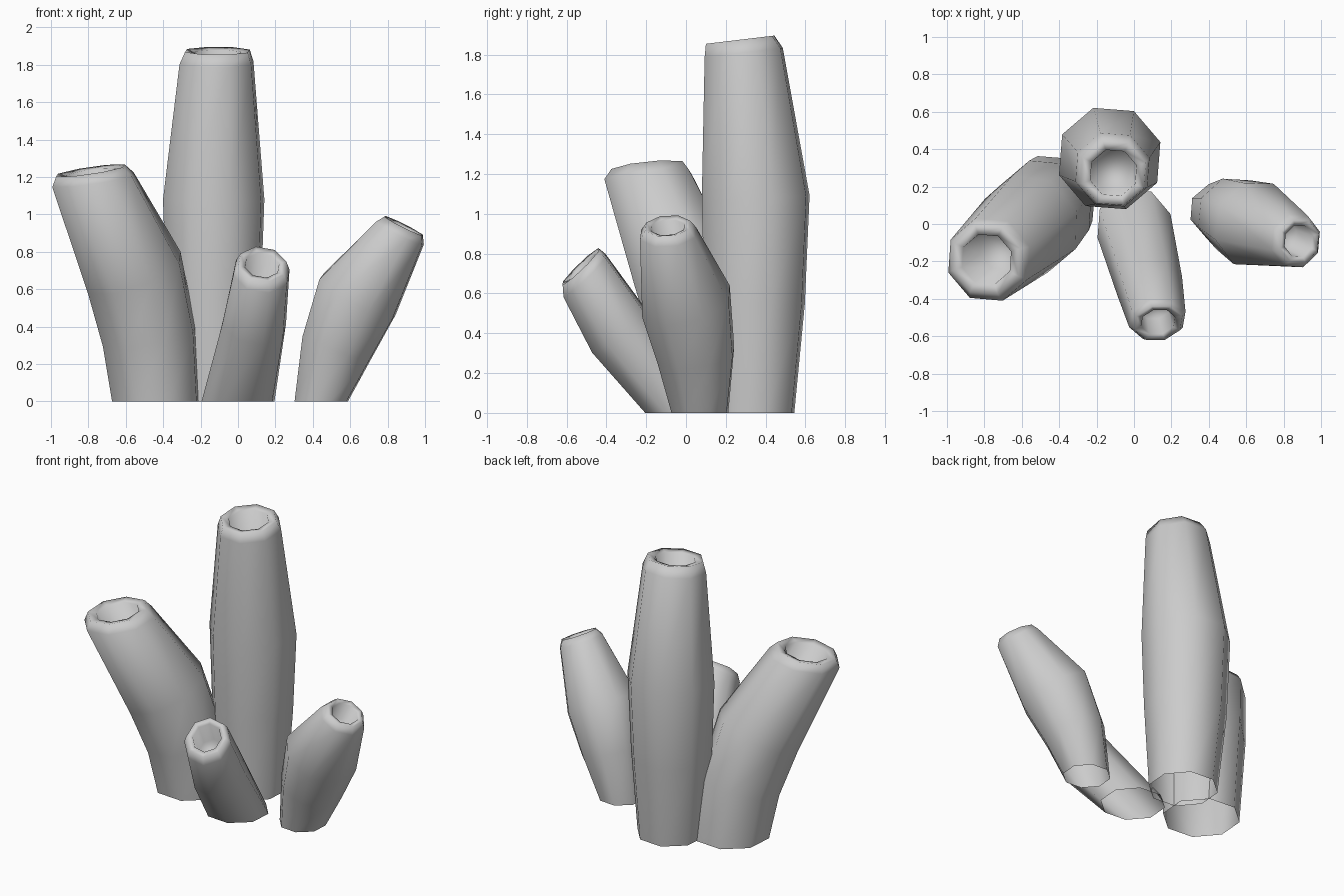
import bpy, bmesh, math
from mathutils import Vector

if "Cube" in bpy.data.objects:
    bpy.data.objects.remove(bpy.data.objects["Cube"])

SIDES = 8
UP = Vector((0, 0, 1))


def ring(bm, centre, radius, normal):
    """One octagonal cross-section, tilted so that it faces along normal."""
    q = UP.rotation_difference(normal)
    verts = []
    for i in range(SIDES):
        a = 2 * math.pi * (i + 0.4) / SIDES
        offset = Vector((radius * math.cos(a), radius * math.sin(a), 0))
        verts.append(bm.verts.new(centre + q @ offset))
    return verts


def tube(name, stations, mouth_normal, hole, depth):
    """Open-bottomed tube through (x, y, z, radius) stations, with a pit in its mouth."""
    bm = bmesh.new()
    pts = [Vector(s[:3]) for s in stations]
    mouth = Vector(mouth_normal).normalized()
    last = len(pts) - 1
    rings = []
    for i, p in enumerate(pts):
        if i == 0:
            n = UP
        elif i >= last - 1:
            n = mouth
        else:
            n = (pts[i + 1] - pts[i - 1]).normalized()
        rings.append(ring(bm, p, stations[i][3], n))
    # inner lip and pit
    rings.append(ring(bm, pts[-1] - mouth * 0.01, hole, mouth))
    axis = (pts[-1] - pts[-3]).normalized()
    rings.append(ring(bm, pts[-1] - axis * depth, hole * 0.9, mouth))
    for a, b in zip(rings, rings[1:]):
        for i in range(SIDES):
            j = (i + 1) % SIDES
            bm.faces.new((a[i], a[j], b[j], b[i]))
    bm.faces.new(rings[-1])
    for f in bm.faces:
        f.smooth = True
    mesh = bpy.data.meshes.new(name)
    bm.to_mesh(mesh)
    bm.free()
    obj = bpy.data.objects.new(name, mesh)
    bpy.context.collection.objects.link(obj)
    return obj


# tall upright tube at the back
tube("tall_tube", [(-0.12, 0.335, 0, 0.22), (-0.13, 0.345, 0.55, 0.265),
                   (-0.13, 0.35, 1.08, 0.285), (-0.115, 0.29, 1.81, 0.208),
                   (-0.11, 0.272, 1.875, 0.182)], (0, -0.12, 1), 0.13, 0.22)

# wide tube leaning left and forward
tube("left_tube", [(-0.44, 0.13, 0, 0.245), (-0.475, 0.09, 0.35, 0.265),
                   (-0.555, 0.0, 0.69, 0.28), (-0.775, -0.19, 1.185, 0.232),
                   (-0.79, -0.19, 1.235, 0.195)], (-0.15, -0.1, 1), 0.14, 0.22)

# small tube leaning forward
tube("front_tube", [(0.0, -0.01, 0, 0.205), (0.085, -0.335, 0.41, 0.18),
                    (0.125, -0.51, 0.69, 0.157), (0.13, -0.53, 0.735, 0.134)],
     (0.12, -0.7, 0.72), 0.095, 0.16)

# tube leaning right with a bulging middle
tube("right_tube", [(0.445, 0.07, 0, 0.15), (0.53, 0.05, 0.29, 0.205),
                    (0.64, 0.0, 0.56, 0.24), (0.865, -0.09, 0.90, 0.15),
                    (0.885, -0.092, 0.94, 0.12)], (0.45, -0.08, 0.9), 0.088, 0.16)
